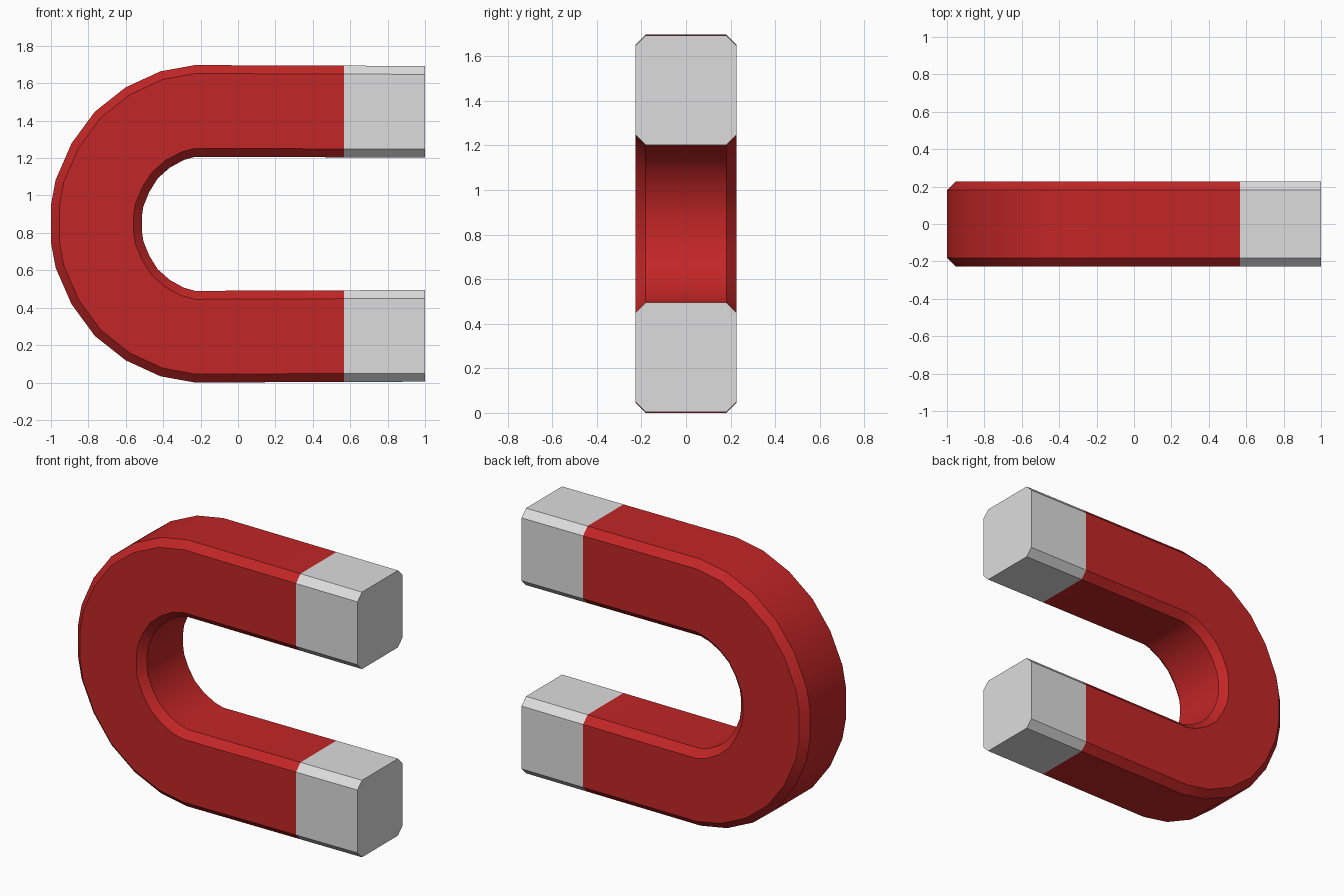
import bpy, bmesh
from mathutils import Vector

if "Cube" in bpy.data.objects:
    bpy.data.objects.remove(bpy.data.objects["Cube"])

def material(name, rgb):
    m = bpy.data.materials.new(name)
    m.diffuse_color = (*rgb, 1.0)
    m.use_nodes = True
    m.node_tree.nodes["Principled BSDF"].inputs["Base Color"].default_value = m.diffuse_color
    return m

red = material("magnet red", (0.54, 0.019, 0.019))
grey = material("pole tip grey", (0.72, 0.72, 0.72))

# Outer outline of the upper half: (x, height above the middle line)
MID, WIDTH, HALF_Y, CH, TIP_X = 0.8485, 0.49, 0.226, 0.045, 0.567
half = [(1.0, 0.844), (TIP_X, 0.8455), (-0.23, 0.8485), (-0.415, 0.815),
        (-0.60, 0.73), (-0.765, 0.60), (-0.89, 0.43), (-0.975, 0.235), (-1.0, 0.10)]
path = half + [(x, -h) for x, h in reversed(half)]

# Chamfered cross-section: (depth inwards from the outer edge, y)
section = [(0, -HALF_Y + CH), (0, HALF_Y - CH), (CH, HALF_Y), (WIDTH - CH, HALF_Y),
           (WIDTH, HALF_Y - CH), (WIDTH, -HALF_Y + CH), (WIDTH - CH, -HALF_Y), (CH, -HALF_Y)]

bm = bmesh.new()
rings = []
for x, h in path:
    # Arms are offset straight towards the middle, the bend towards its centre
    if x > -0.25:
        inward = Vector((0, 0, -1 if h > 0 else 1))
    else:
        inward = Vector((-0.20 - x, 0, -h)).normalized()
    p = Vector((x, 0, MID + h))
    rings.append([bm.verts.new(p + inward * d + Vector((0, y, 0))) for d, y in section])

n = len(section)
for a, b in zip(rings, rings[1:]):
    for i in range(n):
        j = (i + 1) % n
        bm.faces.new((a[i], a[j], b[j], b[i]))
bm.faces.new(rings[0])
bm.faces.new(rings[-1])
bmesh.ops.recalc_face_normals(bm, faces=bm.faces)

# Grey pole tips at the arm ends
for f in bm.faces:
    f.material_index = 1 if f.calc_center_median().x > TIP_X else 0

mesh = bpy.data.meshes.new("horseshoe_magnet")
bm.to_mesh(mesh)
bm.free()
mesh.materials.append(red)
mesh.materials.append(grey)
magnet = bpy.data.objects.new("horseshoe_magnet", mesh)
bpy.context.collection.objects.link(magnet)

# Smooth bend with crisp chamfer edges
bpy.context.view_layer.objects.active = magnet
magnet.select_set(True)
bpy.ops.object.shade_smooth_by_angle(angle=0.52)
